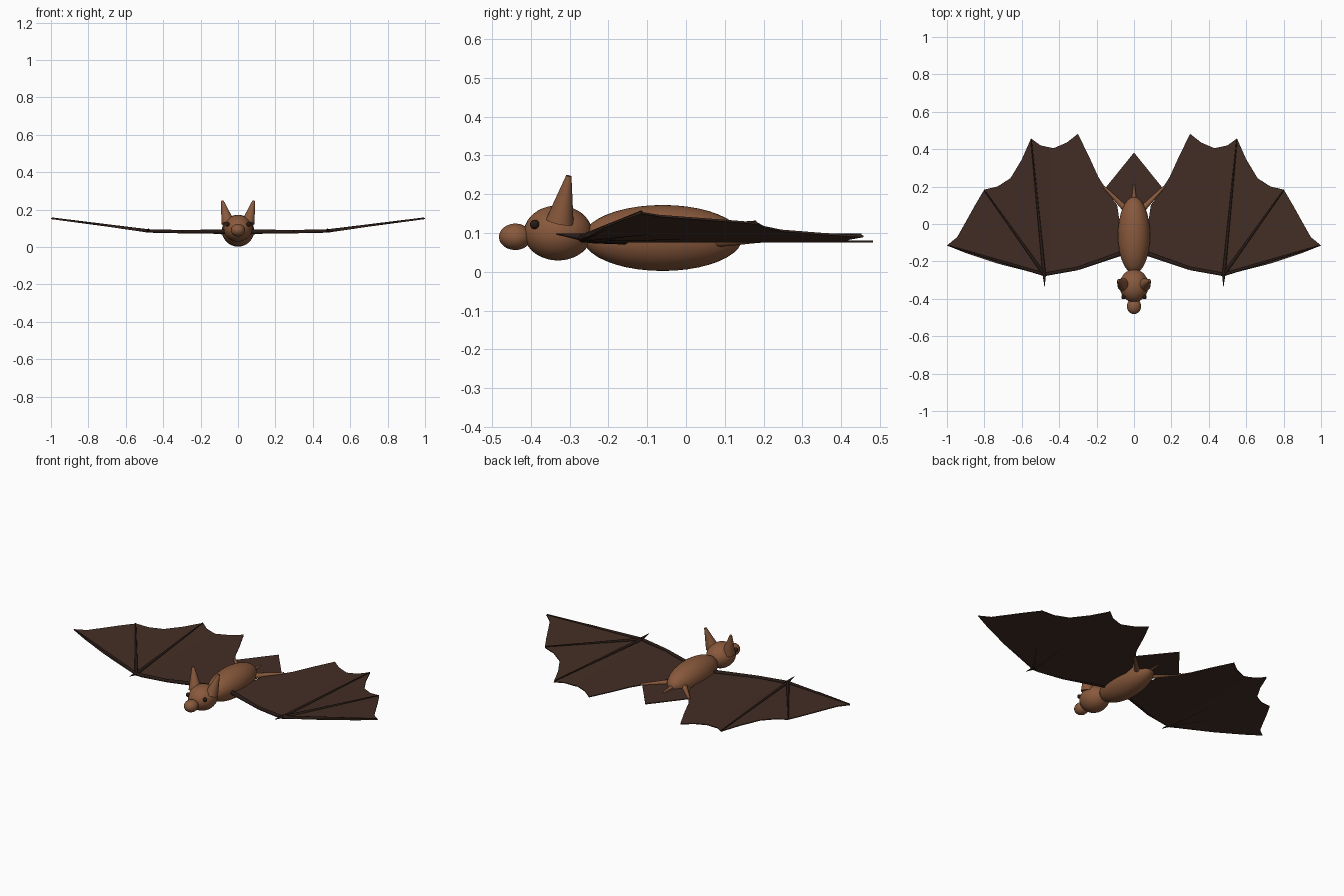
import bpy, bmesh
from mathutils import Vector

old = bpy.data.objects.get("Cube")
if old:
    bpy.data.objects.remove(old, do_unlink=True)


def material(name, rgb):
    m = bpy.data.materials.new(name)
    m.use_nodes = True
    m.diffuse_color = (*rgb, 1)
    m.node_tree.nodes["Principled BSDF"].inputs["Base Color"].default_value = (*rgb, 1)
    return m


fur = material("brown_fur", (0.25, 0.10, 0.045))
skin = material("wing_skin", (0.055, 0.027, 0.018))
bone = material("dark_bone", (0.022, 0.011, 0.008))


def finish(ob, name, mat, smooth=True):
    ob.name = name
    ob.data.materials.append(mat)
    if smooth:
        bpy.ops.object.shade_smooth_by_angle()
    return ob


def ball(name, centre, radii, mat):
    bpy.ops.mesh.primitive_uv_sphere_add(segments=32, ring_count=20, location=centre)
    bpy.context.object.scale = radii
    return finish(bpy.context.object, name, mat)


def taper(name, start, end, r1, r2, mat, sides=12):
    a, b = Vector(start), Vector(end)
    bpy.ops.mesh.primitive_cone_add(vertices=sides, radius1=r1, radius2=r2,
                                    depth=(b - a).length, location=(a + b) / 2)
    ob = bpy.context.object
    ob.rotation_euler = (b - a).to_track_quat('Z', 'Y').to_euler()
    return finish(ob, name, mat)


def wing_z(x):
    """Flat near the body, rising from the wrist to the tip."""
    return 0.08 + max(0, abs(x) - 0.45) * 0.134


def membrane(name, outline, cuts, thickness=0.005):
    bm = bmesh.new()
    bm.faces.new([bm.verts.new((x, y, 0)) for x, y in outline])
    bmesh.ops.triangulate(bm, faces=bm.faces[:])
    for x in cuts:
        bmesh.ops.bisect_plane(bm, geom=bm.verts[:] + bm.edges[:] + bm.faces[:],
                               plane_co=(x, 0, 0), plane_no=(1, 0, 0))
    for v in bm.verts:
        v.co.z = wing_z(v.co.x) - 0.002
    bmesh.ops.recalc_face_normals(bm, faces=bm.faces[:])
    mesh = bpy.data.meshes.new(name)
    bm.to_mesh(mesh)
    bm.free()
    ob = bpy.data.objects.new(name, mesh)
    bpy.context.collection.objects.link(ob)
    mod = ob.modifiers.new("thickness", 'SOLIDIFY')
    mod.thickness, mod.offset = thickness, 0
    return finish(ob, name, skin, False)


# Body, head and tail
ball("body", (0, -0.06, 0.087), (0.086, 0.205, 0.085), fur)
ball("head", (0, -0.33, 0.1), (0.077, 0.088, 0.071), fur)
ball("muzzle", (0, -0.44, 0.09), (0.038, 0.042, 0.034), fur)
taper("tail", (0, 0.11, 0.085), (0, 0.215, 0.08), 0.015, 0.004, fur)

# Wing outline: leading edge from root to tip, then scalloped trailing edge
WING = [(0.07, -0.16), (0.3, -0.245), (0.48, -0.275), (0.735, -0.21), (0.9, -0.155),
        (1.0, -0.115), (0.945, -0.07), (0.9, 0.01), (0.85, 0.1), (0.8, 0.184),
        (0.73, 0.2), (0.66, 0.245), (0.6, 0.345), (0.55, 0.457),
        (0.5, 0.42), (0.43, 0.405), (0.36, 0.435), (0.3, 0.482),
        (0.24, 0.36), (0.19, 0.25), (0.145, 0.18), (0.09, 0.1), (0.075, 0.0)]
WRIST = (0.48, -0.27)
FINGERS = [(0.55, 0.452), (0.8, 0.18), (0.995, -0.115)]


def on_wing(p):
    return (p[0], p[1], wing_z(p[0]) + 0.002)


for side, s in (("left", 1), ("right", -1)):
    def flip(p):
        return (s * p[0], *p[1:])

    membrane(side + "_wing", [flip(p) for p in WING],
             [s * x for x in (0.45, 0.6, 0.8)])
    # Arm, finger bones and thumb claw
    elbow = (0.3, -0.238)
    taper(side + "_upper_arm", flip(on_wing((0.06, -0.155))), flip(on_wing(elbow)), 0.012, 0.009, bone)
    taper(side + "_forearm", flip(on_wing(elbow)), flip(on_wing(WRIST)), 0.009, 0.009, bone)
    for i, tip in enumerate(FINGERS):
        taper(f"{side}_finger_{i + 1}", flip(on_wing(WRIST)), flip(on_wing(tip)), 0.009, 0.003, bone)
    taper(side + "_thumb_claw", flip((0.48, -0.26, 0.088)), flip((0.478, -0.335, 0.097)), 0.01, 0.001, bone)
    # Ear, eye and leg
    taper(side + "_ear", flip((0.054, -0.325, 0.13)), flip((0.084, -0.302, 0.247)), 0.036, 0.007, fur, 24)
    ball(side + "_eye", flip((0.056, -0.39, 0.122)), (0.012, 0.012, 0.012), bone)
    taper(side + "_leg", flip((0.045, 0.08, 0.08)), flip((0.162, 0.2, 0.082)), 0.017, 0.006, fur)

# Skin stretched between the legs
membrane("tail_skin", [(-0.05, 0.08), (0.05, 0.08), (0.155, 0.19), (0, 0.382), (-0.155, 0.19)], [0])
